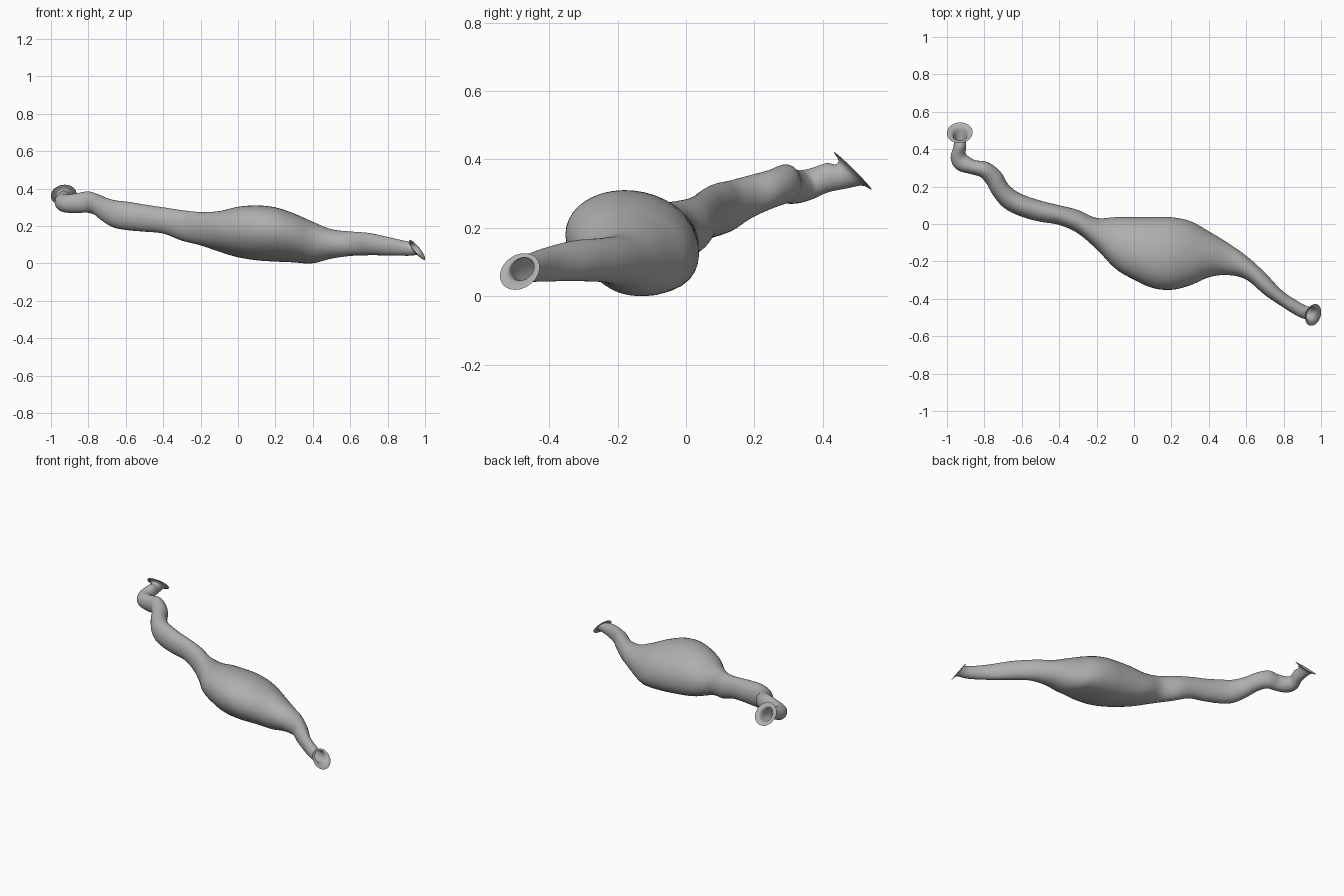
import bpy, bmesh
from math import sin, cos, pi, radians
from mathutils import Vector

if "Cube" in bpy.data.objects:
    bpy.data.objects.remove(bpy.data.objects["Cube"])

SIDES, STEPS = 40, 6

# left tube: centre x, y, z, yaw, pitch, half width, half height
left = [
    (-.932, .488, .366, 84, 45, .069, .078),
    (-.931, .482, .360, 86, 44, .044, .052),
    (-.930, .462, .352, 90, 38, .034, .042),
    (-.931, .415, .347, 90, 10, .034, .042),
    (-.940, .365, .328, 72, 5, .042, .045),
    (-.918, .328, .320, 40, 0, .047, .048),
    (-.860, .304, .323, 14, 0, .039, .053),
    (-.800, .290, .328, 22, 0, .044, .057),
    (-.750, .246, .312, 52, 0, .049, .057),
    (-.715, .186, .290, 58, 0, .050, .063),
    (-.660, .130, .265, 44, 0, .056, .073),
    (-.590, .095, .254, 22, 0, .056, .076),
]
# belly slices: x, y low, y high, z low, z high
belly = [
    (-.50, .012, .125, .170, .315), (-.40, -.005, .100, .160, .300),
    (-.30, -.050, .075, .122, .285), (-.20, -.135, .032, .097, .275),
    (-.10, -.238, .035, .065, .280), (.00, -.298, .034, .038, .303),
    (.10, -.342, .034, .022, .310), (.20, -.352, .033, .015, .300),
    (.30, -.328, .013, .010, .267), (.40, -.285, -.040, .003, .223),
    (.50, -.273, -.100, .026, .183), (.60, -.297, -.170, .040, .171),
    (.70, -.380, -.260, .044, .163), (.80, -.447, -.363, .043, .142),
]
# right end flare, same columns as the left tube
right = [
    (.895, -.464, .081, 20, -5, .035, .040),
    (.938, -.478, .079, 20, -33, .036, .040),
    (.953, -.483, .076, 20, -37, .043, .048),
    (.958, -.486, .072, 20, -37, .060, .067),
]
sections = [Vector(s) for s in left]
sections += [Vector((x, (a + b) / 2, (c + d) / 2, 0, 0, (b - a) / 2, (d - c) / 2))
             for x, a, b, c, d in belly]
sections += [Vector(s) for s in right]


def smooth(secs):
    """Catmull-Rom interpolation between sections."""
    out = []
    n = len(secs)
    for i in range(n - 1):
        p0, p1, p2, p3 = secs[max(i - 1, 0)], secs[i], secs[i + 1], secs[min(i + 2, n - 1)]
        for k in range(STEPS):
            t = k / STEPS
            out.append(0.5 * (2 * p1 + (p2 - p0) * t + (2 * p0 - 5 * p1 + 4 * p2 - p3) * t * t
                              + (3 * p1 - p0 - 3 * p2 + p3) * t ** 3))
    return out + [secs[-1]]


def ring(bm, s):
    """Oriented elliptical ring; the belly is skewed and fuller at its lower back."""
    a, p = radians(s[3]), radians(s[4])
    wide = Vector((sin(a), cos(a), 0))
    up = Vector((sin(p) * cos(a), -sin(p) * sin(a), cos(p)))
    fat = max(0, min(1, (s[5] - .07) / .08))
    c = Vector(s[:3])
    verts = []
    for k in range(SIDES):
        t = 2 * pi * k / SIDES
        full = 1 + .10 * fat * max(0, cos(t + pi / 4)) ** 6
        verts.append(bm.verts.new(c + (wide * s[5] * cos(t) + up * s[6] * sin(t - .14 * fat)) * full))
    return verts


# one open hollow vessel with flared mouths
bm = bmesh.new()
rings = [ring(bm, s) for s in smooth(sections)]
for r, q in zip(rings, rings[1:]):
    for k in range(SIDES):
        j = (k + 1) % SIDES
        bm.faces.new((r[k], q[k], q[j], r[j]))
bmesh.ops.recalc_face_normals(bm, faces=bm.faces)
for f in bm.faces:
    f.smooth = True
mesh = bpy.data.meshes.new("hollow_vessel")
bm.to_mesh(mesh)
bm.free()
vessel = bpy.data.objects.new("hollow_vessel", mesh)
bpy.context.collection.objects.link(vessel)

# darker grey surface
grey = bpy.data.materials.new("dark_grey")
grey.diffuse_color = (.43, .43, .43, 1)
grey.use_nodes = True
grey.node_tree.nodes["Principled BSDF"].inputs["Base Color"].default_value = grey.diffuse_color
mesh.materials.append(grey)
